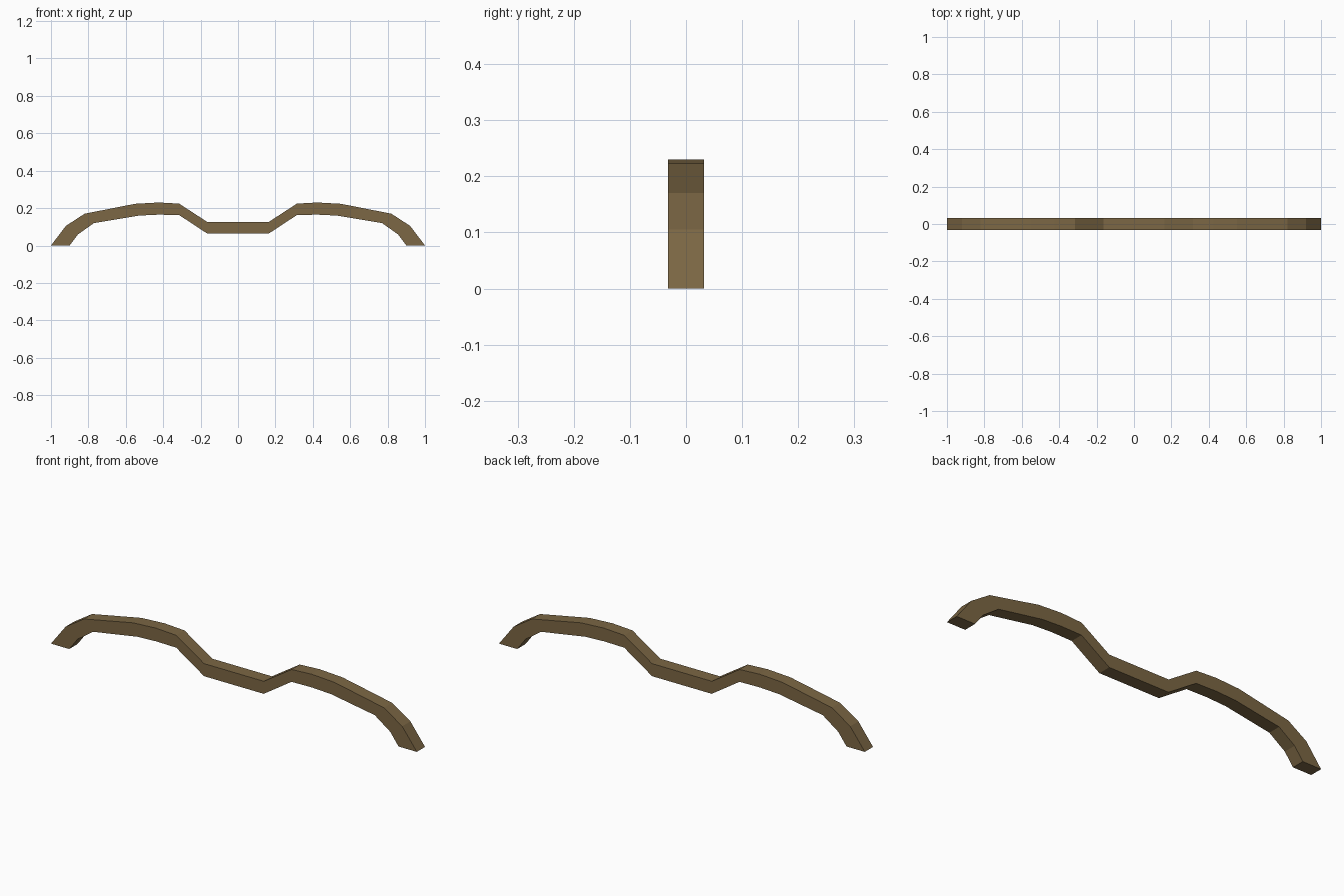
import bpy, bmesh

if "Cube" in bpy.data.objects:
    bpy.data.objects.remove(bpy.data.objects["Cube"])

HALF_DEPTH = 0.032

# Right half of the bow, grip to tip: (outer x, z), (inner x, z)
half = [
    ((0.163, 0.125), (0.163, 0.063)),
    ((0.315, 0.224), (0.315, 0.163)),
    ((0.425, 0.23), (0.425, 0.165)),
    ((0.55, 0.223), (0.53, 0.16)),
    ((0.82, 0.17), (0.77, 0.12)),
    ((0.92, 0.105), (0.855, 0.06)),
    ((1.0, 0.0), (0.90, 0.0)),
]
mirrored = [((-o[0], o[1]), (-i[0], i[1])) for o, i in reversed(half)]
stations = mirrored + half

# Four-sided sections bridged along the bow
bm = bmesh.new()
rings = []
for (ox, oz), (ix, iz) in stations:
    corners = [(ox, -HALF_DEPTH, oz), (ox, HALF_DEPTH, oz),
               (ix, HALF_DEPTH, iz), (ix, -HALF_DEPTH, iz)]
    rings.append([bm.verts.new(c) for c in corners])
for a, b in zip(rings, rings[1:]):
    for k in range(4):
        n = (k + 1) % 4
        bm.faces.new((a[k], a[n], b[n], b[k]))
# Tip caps
bm.faces.new(rings[0])
bm.faces.new(rings[-1])
bmesh.ops.recalc_face_normals(bm, faces=bm.faces)

mesh = bpy.data.meshes.new("bow_limb")
bm.to_mesh(mesh)
bm.free()
bow = bpy.data.objects.new("bow_limb", mesh)
bpy.context.collection.objects.link(bow)

# Brown wood
wood = bpy.data.materials.new("wood")
wood.diffuse_color = (0.2, 0.135, 0.058, 1)
wood.use_nodes = True
wood.node_tree.nodes["Principled BSDF"].inputs["Base Color"].default_value = wood.diffuse_color
mesh.materials.append(wood)
